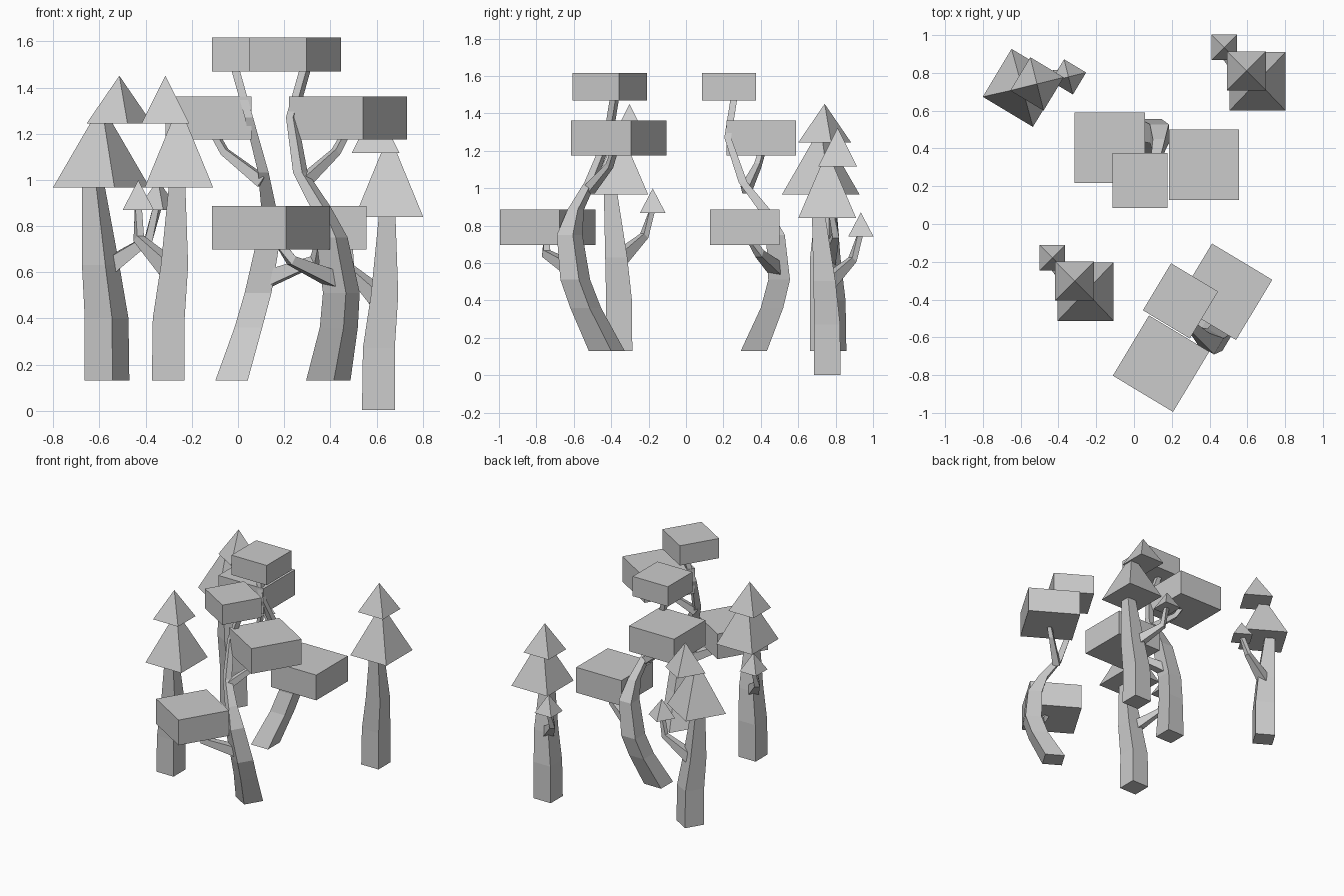
import bpy, bmesh, math
from mathutils import Matrix, Vector

if "Cube" in bpy.data.objects:
    bpy.data.objects.remove(bpy.data.objects["Cube"])


def make(name, bm, place):
    bmesh.ops.recalc_face_normals(bm, faces=bm.faces)
    me = bpy.data.meshes.new(name)
    bm.to_mesh(me)
    bm.free()
    ob = bpy.data.objects.new(name, me)
    ob.matrix_world = place
    bpy.context.collection.objects.link(ob)


def limb(name, stations, place, level=False):
    """Tapered square tube through (x, y, z, half width); level keeps sections horizontal."""
    bm = bmesh.new()
    pts = [Vector(s[:3]) for s in stations]
    rings = []
    for i, (p, s) in enumerate(zip(pts, stations)):
        if level:
            u, v = Vector((1, 0, 0)), Vector((0, 1, 0))
        else:
            t = (pts[min(i + 1, len(pts) - 1)] - pts[max(i - 1, 0)]).normalized()
            u = t.cross(Vector((0, 0, 1))).normalized()
            v = t.cross(u)
        rings.append([bm.verts.new(p + s[3] * (a * u + b * v))
                      for a, b in ((-1, -1), (1, -1), (1, 1), (-1, 1))])
    for r0, r1 in zip(rings, rings[1:]):
        for k in range(4):
            bm.faces.new((r0[k], r0[(k + 1) % 4], r1[(k + 1) % 4], r1[k]))
    bm.faces.new(rings[0])
    bm.faces.new(rings[-1])
    make(name, bm, place)


def pyramid(name, x, y, z, hx, hy, h, place):
    bm = bmesh.new()
    base = [bm.verts.new((x + a * hx, y + b * hy, z))
            for a, b in ((-1, -1), (1, -1), (1, 1), (-1, 1))]
    tip = bm.verts.new((x, y, z + h))
    bm.faces.new(base)
    for k in range(4):
        bm.faces.new((base[k], base[(k + 1) % 4], tip))
    make(name, bm, place)


def block(name, x, y, z, w, h, place):
    bm = bmesh.new()
    bmesh.ops.create_cube(bm, size=1, matrix=Matrix.Translation((x, y, z)) @ Matrix.Diagonal((w, w, h, 1)))
    make(name, bm, place)


def pine(tag, place):
    limb("pine_trunk_" + tag, [(0, 0, 0, .071), (.002, 0, .27, .069), (.027, -.015, .5, .059),
                               (.038, -.045, .84, .036), (.038, -.04, .95, .03)], place, True)
    limb("pine_branch_" + tag, [(0, 0, .49, .036), (-.128, .135, .615, .018),
                                (-.13, .18, .76, .014)], place)
    pyramid("pine_lower_foliage_" + tag, .046, 0, .837, .148, .155, .36, place)
    pyramid("pine_top_foliage_" + tag, -.012, .056, 1.114, .103, .103, .206, place)
    pyramid("pine_branch_foliage_" + tag, -.13, .18, .738, .068, .068, .13, place)


def broadleaf(tag, place):
    limb("broadleaf_trunk_" + tag, [
        (0, 0, 0, .07), (.073, .097, .23, .06), (.115, .135, .38, .058), (.162, .115, .62, .05),
        (.16, .055, .755, .032), (.138, -.058, .9, .023), (.075, -.14, 1.14, .018),
        (.013, -.105, 1.36, .018)], place, True)
    limb("broadleaf_low_branch_" + tag, [(.128, .127, .43, .036), (.36, .03, .52, .02),
                                         (.385, -.02, .6, .016)], place)
    limb("broadleaf_high_branch_" + tag, [(.135, -.043, .86, .025), (-.03, .02, .99, .016),
                                          (-.075, .045, 1.07, .014)], place)
    # Box-shaped leaf clusters
    block("broadleaf_mid_foliage_" + tag, -.1, .04, 1.137, .372, .188, place)
    block("broadleaf_low_foliage_" + tag, .398, -.05, .661, .372, .188, place)
    block("broadleaf_top_foliage_" + tag, .06, -.133, 1.413, .29, .147, place)


def at(x, y, z, deg=0):
    return Matrix.Translation((x, y, z)) @ Matrix.Rotation(math.radians(deg), 4, 'Z')


# Three pines and two broadleaf trees; one of each kind is turned
pine("front_left", at(-.302, -.358, .131))
pine("back_right", at(.608, .755, 0.003))
pine("back_left", at(-.568, .760, .131, -121))
broadleaf("back", at(-.028, .363, .131))
broadleaf("front", at(.391, -.424, .131, -121))
